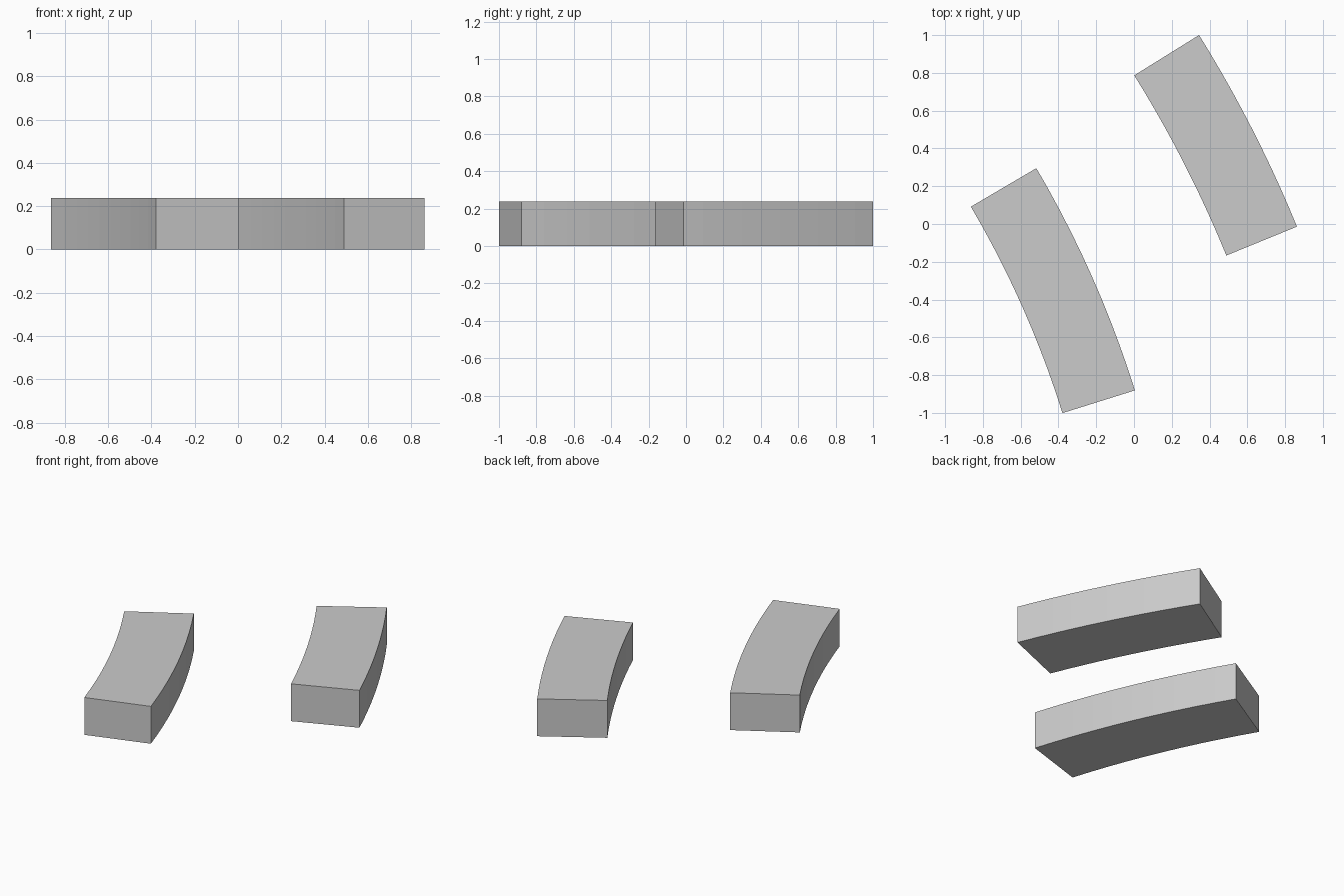
import bpy, bmesh
from math import cos, sin, radians
from mathutils import Vector

cube = bpy.data.objects.get("Cube")
if cube:
    bpy.data.objects.remove(cube, do_unlink=True)

CENTRE = Vector((-5.398, -2.574, 0))   # shared centre of both arcs
HEIGHT = 0.237
SEGMENTS = 10

grey = bpy.data.materials.new("light_grey")
grey.use_nodes = True
colour = (0.6, 0.6, 0.6, 1)
grey.diffuse_color = colour
grey.node_tree.nodes["Principled BSDF"].inputs["Base Color"].default_value = colour


def curved_block(name, inner, outer, start, end):
    """Ring sector between two radii and two angles, raised from the ground."""
    angles = [radians(start + (end - start) * i / SEGMENTS) for i in range(SEGMENTS + 1)]
    outline = [(outer, a) for a in angles] + [(inner, a) for a in reversed(angles)]
    bm = bmesh.new()
    base = bm.faces.new([bm.verts.new(CENTRE + Vector((r * cos(a), r * sin(a), 0)))
                         for r, a in outline])
    top = bmesh.ops.extrude_face_region(bm, geom=[base], use_keep_orig=True)
    bmesh.ops.translate(bm, vec=(0, 0, HEIGHT),
                        verts=[v for v in top["geom"] if isinstance(v, bmesh.types.BMVert)])
    bmesh.ops.recalc_face_normals(bm, faces=bm.faces)
    mesh = bpy.data.meshes.new(name)
    bm.to_mesh(mesh)
    bm.free()
    mesh.materials.append(grey)
    obj = bpy.data.objects.new(name, mesh)
    bpy.context.collection.objects.link(obj)


# Two concentric curved blocks
curved_block("inner_curved_block", 5.26, 5.662, 17.4, 30.45)
curved_block("outer_curved_block", 6.36, 6.764, 22.24, 31.9)
